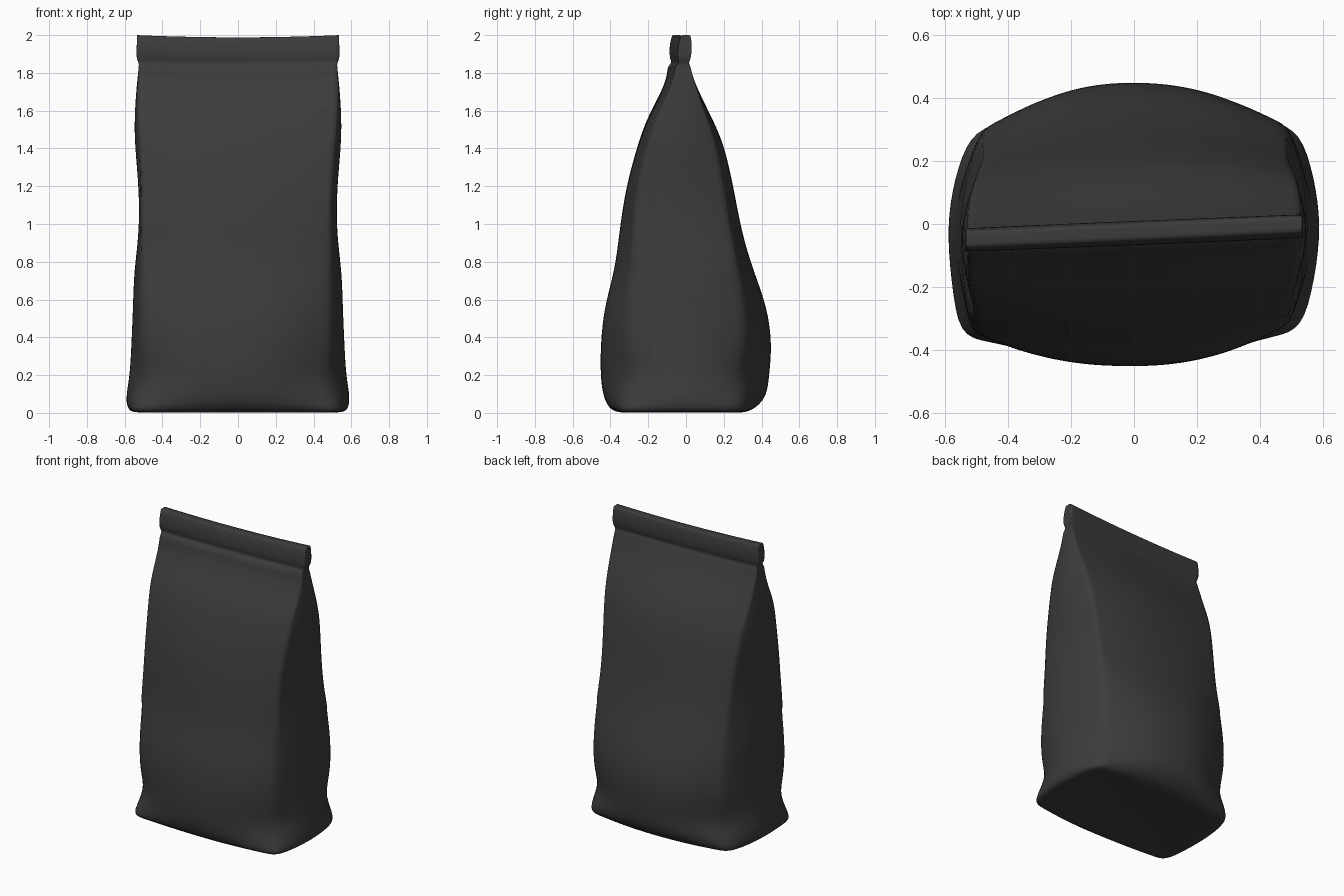
import bpy
import bmesh
import math

# Remove the default cube
cube = bpy.data.objects.get("Cube")
if cube:
    bpy.data.objects.remove(cube, do_unlink=True)

# Matte dark foil
foil = bpy.data.materials.new("matte charcoal")
foil.use_nodes = True
charcoal = (0.045, 0.045, 0.045, 1)
foil.diffuse_color = charcoal
shader = foil.node_tree.nodes["Principled BSDF"]
shader.inputs["Base Color"].default_value = charcoal
shader.inputs["Roughness"].default_value = 0.6

# Cross-sections: height, front y, back y, corner depth share, corner x, mid side x
SECTIONS = [
    (0.0, -.36, .31, .98, .55, .56),
    (0.025, -.41, .37, .88, .565, .59),
    (0.09, -.44, .43, .76, .54, .60),
    (0.20, -.455, .44, .68, .505, .58),
    (0.36, -.455, .455, .75, .52, .57),
    (0.56, -.435, .43, .78, .52, .56),
    (0.75, -.375, .36, .84, .52, .555),
    (0.95, -.35, .30, .87, .51, .525),
    (1.18, -.32, .255, .87, .51, .525),
    (1.42, -.255, .20, .86, .52, .55),
    (1.56, -.205, .135, .86, .53, .55),
    (1.70, -.125, .065, .84, .53, .54),
    (1.79, -.09, .025, .82, .53, .53),
    (1.835, -.085, .01, .9, .525, .525),
    (1.855, -.055, -.005, .9, .525, .525),
    (1.88, -.07, .01, .96, .54, .54),
    (1.96, -.065, .01, .96, .535, .535),
    (2.0, -.05, .0, .96, .535, .535),
]
ACROSS = 12   # segments over the front and the back
DEEP = 4      # segments over each side gusset

# How far each corner is crumpled inwards: keyed by (left side, back)
CRUMPLE = {(True, True): .026, (True, False): .022, (False, True): .034, (False, False): 0}


def section_points(z, front, back, share, corner_x, side_x):
    """One closed loop, counter-clockwise from above."""
    mid = (front + back) / 2
    half = (back - front) / 2

    def panel(t, sign):
        bulge = 1 - (1 - share) * abs(t) ** 2.4
        return corner_x * t, mid + sign * half * bulge

    def gusset(u, sign):
        return sign * (corner_x + (side_x - corner_x) * (1 - u * u)), mid + half * share * u

    wide = [2 * i / ACROSS - 1 for i in range(ACROSS + 1)]
    deep = [2 * i / DEEP - 1 for i in range(1, DEEP)]
    flat = [panel(t, -1) for t in wide] + [gusset(u, 1) for u in deep]
    flat += [panel(-t, 1) for t in wide] + [gusset(-u, -1) for u in deep]

    # The seal is slightly twisted, the panels ripple, the corners are crumpled
    twist = 0.05 * max(0, z - 1.1)
    body = math.sin(math.pi * min(z / 1.85, 1))
    fade = max(0, min(1, (1.75 - z) / 0.8))
    loop = []
    for x, y in flat:
        ripple = 0.004 * body * math.sin(7 * x + 5 * z)
        sag = 0.012 * max(0, z - 1.7) / 0.3 * (1 - (x / 0.54) ** 2)
        depth = (y - mid) / half
        pull = CRUMPLE[x > 0, depth > 0] * fade * (x / corner_x) ** 2 * (depth / share) ** 2
        loop.append((x - math.copysign(pull, x),
                     y + twist * x + ripple - math.copysign(pull, depth), z - sag))
    return loop


# Bag body with the flat top seal
bm = bmesh.new()
rings = [[bm.verts.new(p) for p in section_points(*s)] for s in SECTIONS]
count = len(rings[0])


def bridge(lower, upper):
    for i in range(count):
        j = (i + 1) % count
        bm.faces.new((lower[i], lower[j], upper[j], upper[i]))


for low, high in zip(rings, rings[1:]):
    bridge(low, high)

# Slightly dished base
outer = rings[0]
for scale, height in ((0.85, 0.005), (0.5, 0.015), (0.2, 0.018)):
    inner = [bm.verts.new((v.co.x * scale, v.co.y * scale, height)) for v in rings[0]]
    bridge(inner, outer)
    outer = inner
bm.faces.new(list(reversed(outer)))

# Closed top: strip of quads between front and back, with small end caps
top = rings[-1]
back_start = ACROSS + DEEP
back_row = [top[back_start + ACROSS - i] for i in range(ACROSS + 1)]
for i in range(ACROSS):
    bm.faces.new((top[i], top[i + 1], back_row[i + 1], back_row[i]))
bm.faces.new(top[ACROSS:back_start + 1])
bm.faces.new(top[back_start + ACROSS:] + [top[0]])

# Crease the upright corner folds above the rounded base, and the seal's rim
crease = bm.edges.layers.float.new("crease_edge")
corners = (0, ACROSS, back_start, back_start + ACROSS)
for k in range(3, len(rings) - 1):
    for c in corners:
        edge = bm.edges.get((rings[k][c], rings[k + 1][c]))
        edge[crease] = 0.3 if k < 6 else 0.6
for i in range(count):
    bm.edges.get((top[i], top[(i + 1) % count]))[crease] = 0.9

bmesh.ops.recalc_face_normals(bm, faces=bm.faces)
mesh = bpy.data.meshes.new("bag")
bm.to_mesh(mesh)
bm.free()
mesh.materials.append(foil)
bag = bpy.data.objects.new("bag", mesh)
bpy.context.collection.objects.link(bag)

subsurf = bag.modifiers.new("soft film", "SUBSURF")
subsurf.levels = subsurf.render_levels = 2

bpy.ops.object.select_all(action="DESELECT")
bag.select_set(True)
bpy.context.view_layer.objects.active = bag
bpy.ops.object.shade_smooth()
